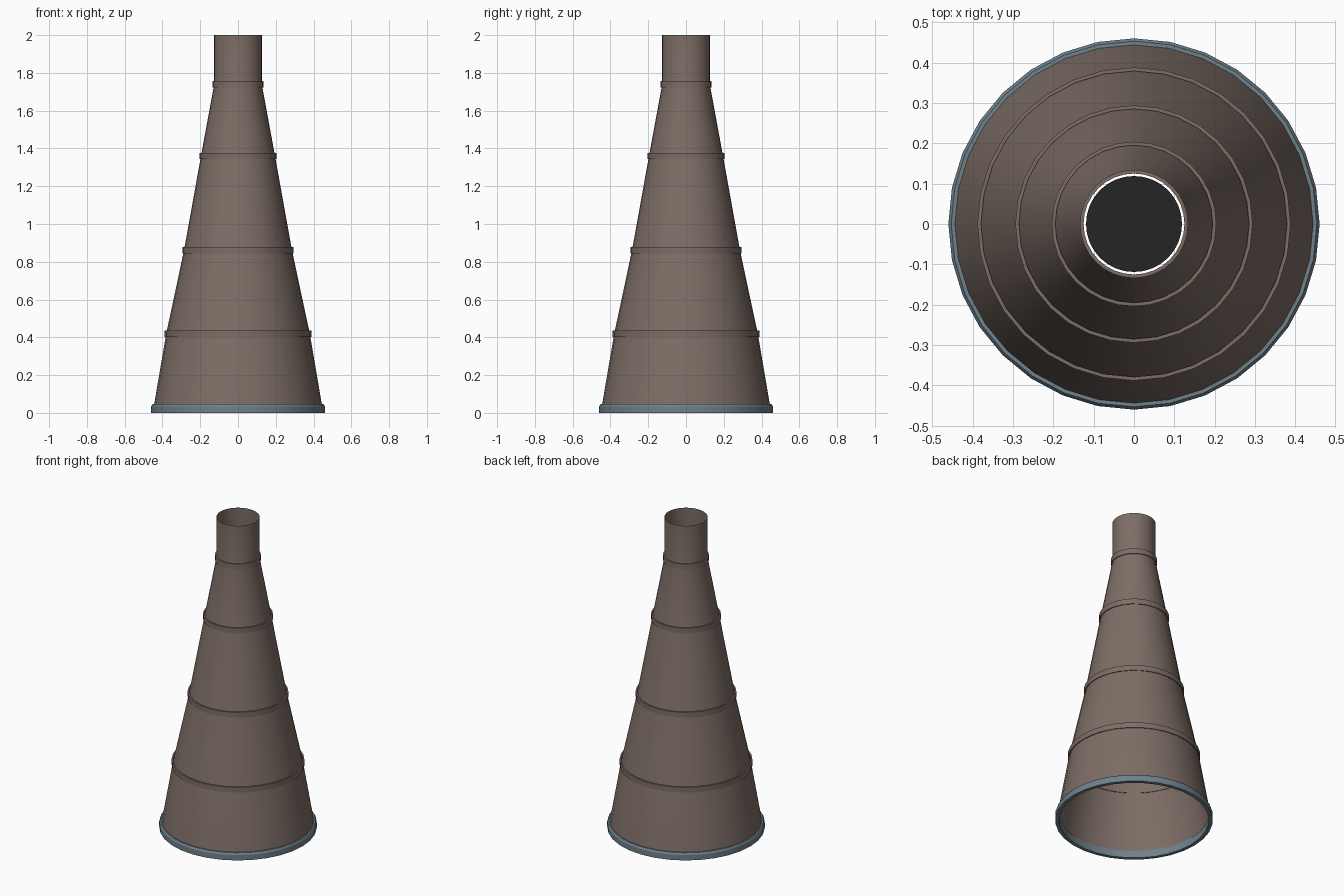
import bpy, bmesh
from math import radians, sin, cos, tau

cube = bpy.data.objects.get("Cube")
if cube:
    bpy.data.objects.remove(cube, do_unlink=True)

SIDES = 32


def material(name, rgb):
    mat = bpy.data.materials.new(name)
    mat.use_nodes = True
    mat.diffuse_color = (*rgb, 1)
    mat.node_tree.nodes["Principled BSDF"].inputs["Base Color"].default_value = (*rgb, 1)
    return mat


brown = material("brown metal", (0.205, 0.155, 0.132))
steel = material("blue grey steel", (0.16, 0.22, 0.26))
black = material("dark core", (0.018, 0.018, 0.018))


def finish(name, bm, mat):
    mesh = bpy.data.meshes.new(name)
    bm.to_mesh(mesh)
    bm.free()
    mesh.materials.append(mat)
    obj = bpy.data.objects.new(name, mesh)
    bpy.context.collection.objects.link(obj)
    bpy.ops.object.select_all(action="DESELECT")
    obj.select_set(True)
    bpy.context.view_layer.objects.active = obj
    bpy.ops.object.shade_smooth_by_angle(angle=radians(30))
    return obj


def lathe(name, profile, mat, closed=False):
    """Turn a (radius, height) profile, listed upwards on its outside, about z."""
    bm = bmesh.new()
    rings = [[bm.verts.new((r * cos(tau * i / SIDES), r * sin(tau * i / SIDES), z))
              for i in range(SIDES)] for r, z in profile]
    pairs = list(zip(rings, rings[1:]))
    if closed:
        pairs.append((rings[-1], rings[0]))
    for low, high in pairs:
        for i in range(SIDES):
            j = (i + 1) % SIDES
            bm.faces.new((low[i], low[j], high[j], high[i]))
    return finish(name, bm, mat)


# Open tapering shell with a straight neck
shell = [(0.45, 0.01), (0.38, 0.42), (0.286, 0.86), (0.196, 1.36), (0.126, 1.74), (0.126, 2.0)]
lathe("horn_shell", shell, brown)

# Raised bands over the joints
for number, (radius, height) in enumerate(shell[1:5], 1):
    outer, inner, half = radius + 0.008, radius - 0.001, 0.017
    lathe(f"joint_band_{number}",
          [(outer, height - half), (outer, height + half),
           (inner, height + half), (inner, height - half)], brown, closed=True)

# Steel rim round the mouth
lathe("base_rim", [(0.46, 0), (0.46, 0.035), (0.453, 0.046),
                   (0.438, 0.046), (0.438, 0)], steel, closed=True)

# Dark plate inside the neck, clear of the wall
bm = bmesh.new()
bmesh.ops.create_cone(bm, cap_ends=True, segments=SIDES, radius1=0.119, radius2=0.119, depth=0.008)
plate = finish("neck_plate", bm, black)
plate.location.z = 1.74
